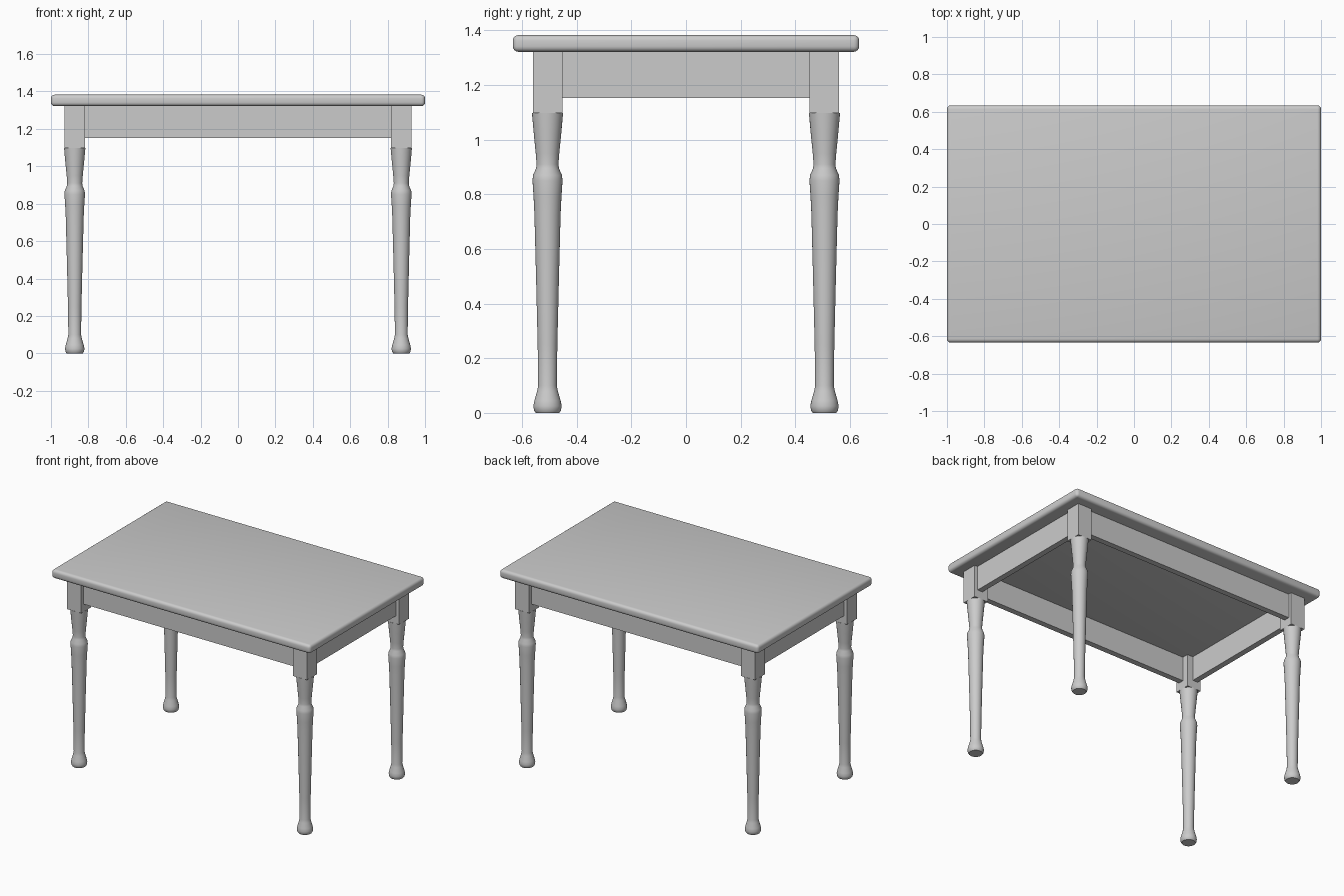
import bpy, bmesh, math

if "Cube" in bpy.data.objects:
    bpy.data.objects.remove(bpy.data.objects["Cube"])

LX, LY = 0.873, 0.507      # leg centre positions
HALF = 0.054               # half width of the square leg block


def smooth(obj, angle=40):
    bpy.ops.object.select_all(action='DESELECT')
    obj.select_set(True)
    bpy.context.view_layer.objects.active = obj
    bpy.ops.object.shade_smooth_by_angle(angle=math.radians(angle))


def box(name, lo, hi, bevel=0.0, segments=2):
    bm = bmesh.new()
    bmesh.ops.create_cube(bm, size=1)
    for v in bm.verts:
        v.co = [(a + b) / 2 + c * (b - a) for a, b, c in zip(lo, hi, v.co)]
    if bevel:
        bmesh.ops.bevel(bm, geom=bm.edges[:], offset=bevel, segments=segments,
                        profile=0.5, affect='EDGES')
    mesh = bpy.data.meshes.new(name)
    bm.to_mesh(mesh)
    bm.free()
    obj = bpy.data.objects.new(name, mesh)
    bpy.context.collection.objects.link(obj)
    return obj


def turned(name, profile, x, y, sides=32):
    bm = bmesh.new()
    rings = []
    for r, z in profile:
        rings.append([bm.verts.new((x + r * math.cos(2 * math.pi * i / sides),
                                    y + r * math.sin(2 * math.pi * i / sides), z))
                      for i in range(sides)])
    for a, b in zip(rings, rings[1:]):
        for i in range(sides):
            j = (i + 1) % sides
            bm.faces.new((a[i], a[j], b[j], b[i]))
    bm.faces.new(rings[0][::-1])
    bm.faces.new(rings[-1])
    mesh = bpy.data.meshes.new(name)
    bm.to_mesh(mesh)
    bm.free()
    obj = bpy.data.objects.new(name, mesh)
    bpy.context.collection.objects.link(obj)
    smooth(obj)
    return obj


# Table top with rounded edges
top = box("table_top", (-1, -0.634, 1.322), (1, 0.634, 1.383), 0.02, 4)
smooth(top)

# Turned legs (radius, height) under square blocks
profile = [(0.043, 0), (0.049, 0.008), (0.052, 0.025), (0.048, 0.045),
           (0.038, 0.08), (0.034, 0.1), (0.036, 0.25), (0.042, 0.5),
           (0.048, 0.73), (0.051, 0.79), (0.055, 0.85), (0.053, 0.87),
           (0.042, 0.895), (0.040, 0.91), (0.043, 0.95), (0.050, 1.02),
           (0.055, 1.075), (0.057, 1.098)]
for sy, fb in ((-1, "front"), (1, "back")):
    for sx, lr in ((-1, "left"), (1, "right")):
        x, y = sx * LX, sy * LY
        turned(f"{fb}_{lr}_leg", profile, x, y)
        box(f"{fb}_{lr}_leg_block", (x - HALF, y - HALF, 1.097),
            (x + HALF, y + HALF, 1.325))

# Apron boards between the blocks, set back from the outer faces
T, Z0, Z1 = 0.02, 1.152, 1.325
for s, name in ((-1, "front"), (1, "back")):
    y = s * (LY + 0.01)
    box(f"{name}_apron", (-LX + 0.04, y - T, Z0), (LX - 0.04, y + T, Z1))
for s, name in ((-1, "left"), (1, "right")):
    x = s * (LX + 0.01)
    box(f"{name}_apron", (x - T, -LY + 0.04, Z0), (x + T, LY - 0.04, Z1))
